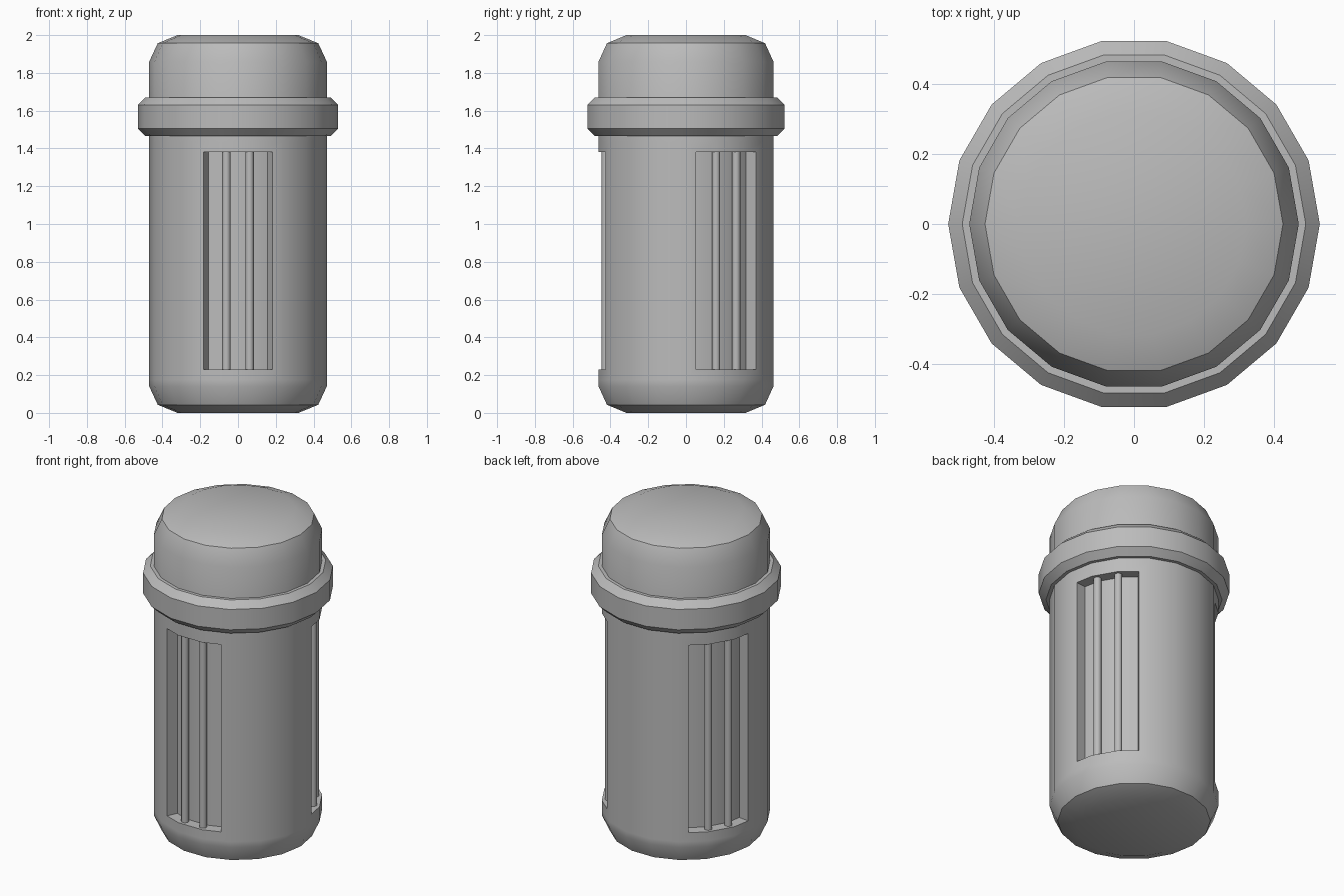
import bpy, bmesh, math
from mathutils import Matrix, Vector

if "Cube" in bpy.data.objects:
    bpy.data.objects.remove(bpy.data.objects["Cube"])

SIDES = 18
SLOT_ANGLES = (-90, 30, 150)

grey = bpy.data.materials.new("mid_grey")
grey.use_nodes = True
COLOR = (0.5, 0.5, 0.5, 1)
grey.diffuse_color = COLOR
grey.node_tree.nodes["Principled BSDF"].inputs["Base Color"].default_value = COLOR


def lathe(bm, profile, closed):
    """Revolve (radius, z) points; a closed profile makes a ring, an open one gets caps."""
    rows = []
    for r, z in profile:
        rows.append([bm.verts.new((r * math.cos(a), r * math.sin(a), z))
                     for a in (math.tau * i / SIDES for i in range(SIDES))])
    pairs = list(zip(rows, rows[1:]))
    if closed:
        pairs.append((rows[-1], rows[0]))
    else:
        bm.faces.new(rows[0][::-1])
        bm.faces.new(rows[-1])
    for low, high in pairs:
        for i in range(SIDES):
            j = (i + 1) % SIDES
            bm.faces.new((low[i], low[j], high[j], high[i]))


def finish(bm, name, angle=36):
    bmesh.ops.recalc_face_normals(bm, faces=bm.faces[:])
    mesh = bpy.data.meshes.new(name)
    bm.to_mesh(mesh)
    bm.free()
    mesh.materials.append(grey)
    ob = bpy.data.objects.new(name, mesh)
    bpy.context.collection.objects.link(ob)
    bpy.ops.object.select_all(action='DESELECT')
    ob.select_set(True)
    bpy.context.view_layer.objects.active = ob
    bpy.ops.object.shade_smooth_by_angle(angle=math.radians(angle))
    return ob


# Body: rounded canister with three recessed windows
bm = bmesh.new()
lathe(bm, [(0.32, 0), (0.425, 0.043), (0.47, 0.14), (0.47, 0.175), (0.47, 1.435),
           (0.47, 1.86), (0.425, 1.957), (0.32, 2)], False)
for deg in SLOT_ANGLES:
    a = math.radians(deg)
    out = Vector((math.cos(a), math.sin(a), 0))
    bm.normal_update()
    # three neighbouring wall panels around the window direction
    panels = [f for f in bm.faces
              if abs(f.calc_center_median().z - 0.805) < 0.01
              and f.normal.dot(out) > math.cos(math.radians(25))]
    bmesh.ops.inset_region(bm, faces=panels, thickness=0.055, use_even_offset=True)
    # extrude the window floor toward the axis
    bmesh.ops.inset_region(bm, faces=panels, thickness=0)
    for v in {v for f in panels for v in f.verts}:
        v.co.x *= 0.857
        v.co.y *= 0.857
finish(bm, "body")

# Collar: bevelled band around the body
bm = bmesh.new()
lathe(bm, [(0.44, 1.465), (0.49, 1.465), (0.53, 1.505), (0.53, 1.63),
           (0.49, 1.67), (0.44, 1.67)], True)
finish(bm, "collar")

# Bars: two upright rods in every window
for n, deg in enumerate(SLOT_ANGLES, 1):
    for side, t in (("left", 0.0615), ("right", -0.0615)):
        bm = bmesh.new()
        bmesh.ops.create_cone(bm, cap_ends=True, segments=12, radius1=0.022, radius2=0.022,
                              depth=1.15,
                              matrix=Matrix.Rotation(math.radians(deg), 4, 'Z')
                              @ Matrix.Translation((0.425, t, 0.805)))
        finish(bm, f"window_{n}_{side}_bar")
